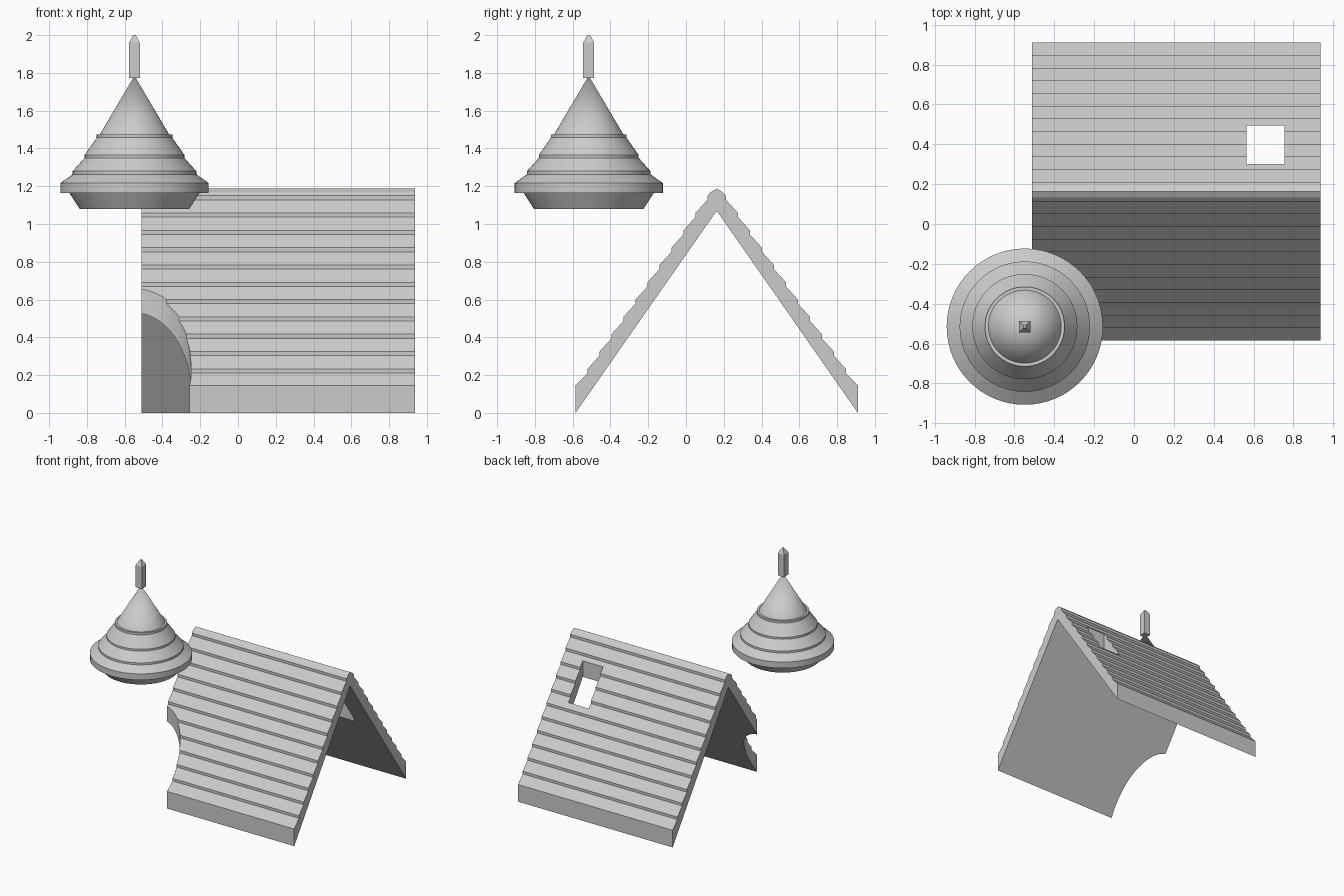
import bpy, bmesh, math
from mathutils import Matrix, Vector

cube = bpy.data.objects.get("Cube")
if cube:
    bpy.data.objects.remove(cube, do_unlink=True)

GREY = (0.6, 0.6, 0.6, 1)
mat = bpy.data.materials.new("plain grey")
mat.use_nodes = True
mat.diffuse_color = GREY
mat.node_tree.nodes["Principled BSDF"].inputs["Base Color"].default_value = GREY

TOWER_X, TOWER_Y = -0.548, -0.515
RIDGE_Y, HALF_SPAN = 0.1625, 0.7475


def make_object(name, bm):
    bmesh.ops.recalc_face_normals(bm, faces=bm.faces)
    mesh = bpy.data.meshes.new(name)
    bm.to_mesh(mesh)
    bm.free()
    mesh.materials.append(mat)
    obj = bpy.data.objects.new(name, mesh)
    bpy.context.collection.objects.link(obj)
    return obj


def activate(obj):
    bpy.ops.object.select_all(action="DESELECT")
    obj.select_set(True)
    bpy.context.view_layer.objects.active = obj


def cut(target, cutter):
    """Subtract a cutter from the target, then discard the cutter."""
    cutter.hide_render = True
    mod = target.modifiers.new("cut", "BOOLEAN")
    mod.operation = "DIFFERENCE"
    mod.solver = "EXACT"
    mod.object = cutter
    activate(target)
    bpy.ops.object.modifier_apply(modifier=mod.name)
    bpy.data.objects.remove(cutter, do_unlink=True)


# Gable roof: stepped half profile, mirrored about the ridge and extruded
half = [(HALF_SPAN, 0), (HALF_SPAN, 0.145)]
for i in range(11):
    w = HALF_SPAN - 0.0635 * (i + 1)
    z = 0.211 + 0.0917 * i
    half += [(w, z), (w, z + 0.022)]
half.append((0.03, 1.17))
outline = half + [(0, 1.187)] + [(-w, z) for w, z in reversed(half)] + [(0, 1.07)]

bm = bmesh.new()
face = bm.faces.new([bm.verts.new((-0.512, RIDGE_Y + w, z)) for w, z in outline])
ext = bmesh.ops.extrude_face_region(bm, geom=[face])
bmesh.ops.translate(bm, vec=(1.448, 0, 0),
                    verts=[v for v in ext["geom"] if isinstance(v, bmesh.types.BMVert)])
roof = make_object("gable_roof", bm)

# Round notch where the turret passes the front slope
bm = bmesh.new()
bmesh.ops.create_cone(bm, cap_ends=True, segments=64, radius1=0.3, radius2=0.3, depth=3,
                      matrix=Matrix.Translation((TOWER_X, TOWER_Y, 0.5)))
cut(roof, make_object("turret_notch_cutter", bm))

# Square chimney opening in the back slope
bm = bmesh.new()
bmesh.ops.create_cube(bm, size=1, matrix=Matrix.Translation((0.66, 0.398, 0.7))
                      @ Matrix.Diagonal((0.19, 0.194, 2, 1)))
cut(roof, make_object("chimney_opening_cutter", bm))

# Turret roof: tiered profile spun around its axis
profile = [(0, 1.08), (0.29, 1.08), (0.345, 1.165), (0.392, 1.165), (0.392, 1.217),
           (0.327, 1.263), (0.327, 1.28), (0.264, 1.35), (0.264, 1.366),
           (0.2, 1.457), (0.2, 1.475), (0.183, 1.475), (0, 1.785)]
bm = bmesh.new()
verts = [bm.verts.new((r, 0, z)) for r, z in profile]
edges = [bm.edges.new(pair) for pair in zip(verts, verts[1:])]
bmesh.ops.spin(bm, geom=verts + edges, cent=(0, 0, 0), axis=(0, 0, 1),
               angle=math.tau, steps=64)
bmesh.ops.remove_doubles(bm, verts=bm.verts, dist=0.0005)
bmesh.ops.translate(bm, verts=bm.verts, vec=(TOWER_X, TOWER_Y, 0))
turret = make_object("turret_roof", bm)
activate(turret)
bpy.ops.object.shade_smooth_by_angle(angle=math.radians(15))

# Square finial with a tapered tip
bm = bmesh.new()
bmesh.ops.create_cube(bm, size=1, matrix=Matrix.Translation((TOWER_X, TOWER_Y, 1.866))
                      @ Matrix.Diagonal((0.058, 0.058, 0.188, 1)))
bm.faces.ensure_lookup_table()
top = max(bm.faces, key=lambda f: f.calc_center_median().z)
tip = bmesh.ops.extrude_face_region(bm, geom=[top])
tip_verts = [v for v in tip["geom"] if isinstance(v, bmesh.types.BMVert)]
bmesh.ops.delete(bm, geom=[top], context="FACES_ONLY")
bmesh.ops.scale(bm, verts=tip_verts, vec=(0.25, 0.25, 1),
                space=Matrix.Translation((-TOWER_X, -TOWER_Y, 0)))
bmesh.ops.translate(bm, verts=tip_verts, vec=Vector((0, 0, 0.04)))
make_object("finial", bm)
